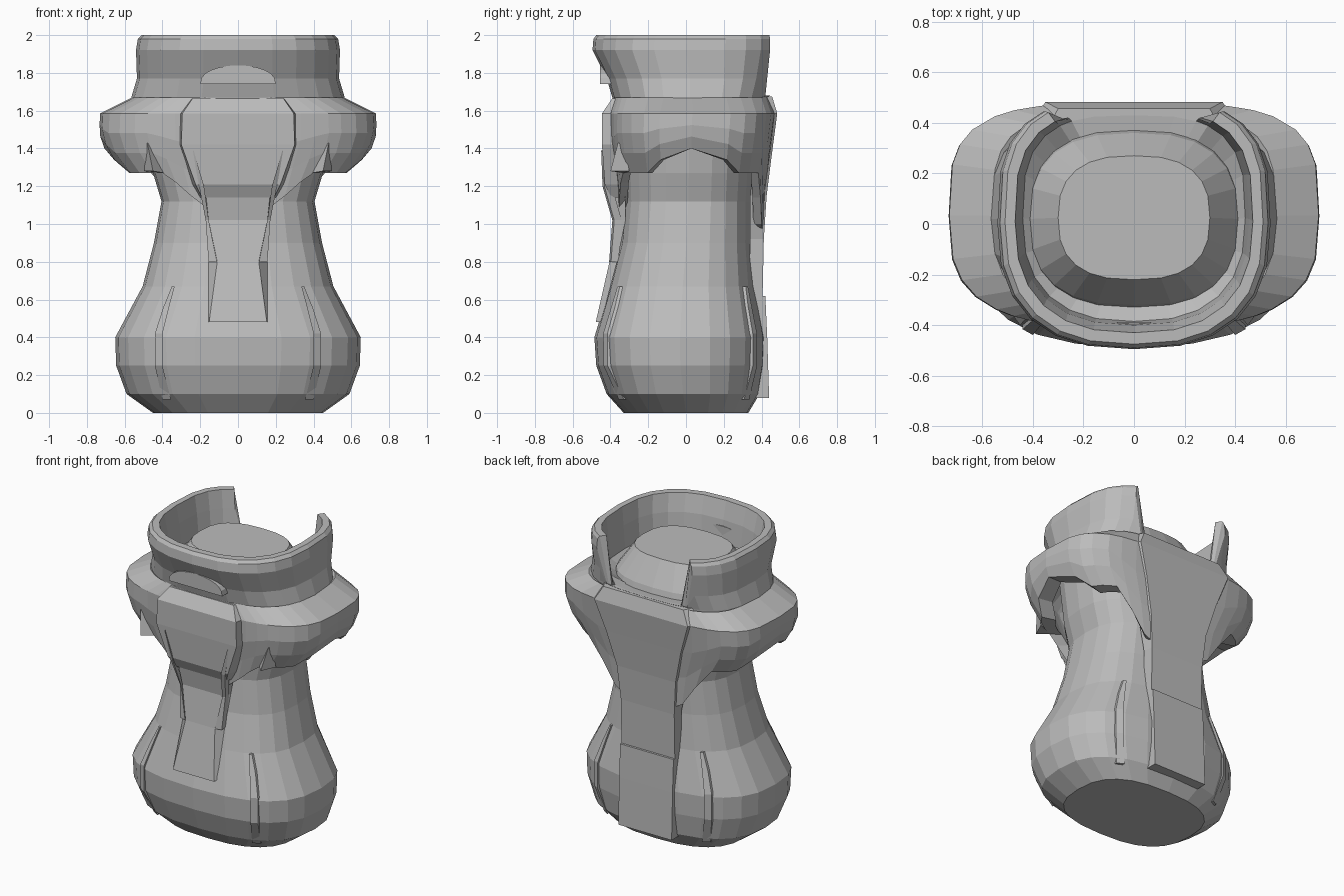
import bpy, bmesh, math

if "Cube" in bpy.data.objects:
    bpy.data.objects.remove(bpy.data.objects["Cube"])

grey = bpy.data.materials.new("plain_grey")
grey.diffuse_color = (0.5, 0.5, 0.5, 1)
grey.use_nodes = True
grey.node_tree.nodes["Principled BSDF"].inputs["Base Color"].default_value = grey.diffuse_color


def loft(name, rings, closed=False):
    """Skin a list of equal-length point rings; cap the ends or join them."""
    bm = bmesh.new()
    vs = [[bm.verts.new(p) for p in r] for r in rings]
    n, m = len(vs[0]), len(vs)
    for i in range(m if closed else m - 1):
        a, b = vs[i], vs[(i + 1) % m]
        for j in range(n):
            k = (j + 1) % n
            bm.faces.new((a[j], a[k], b[k], b[j]))
    if not closed:
        bm.faces.new(vs[0])
        bm.faces.new(vs[-1])
    bmesh.ops.remove_doubles(bm, verts=bm.verts, dist=0.0005)
    bmesh.ops.recalc_face_normals(bm, faces=bm.faces)
    me = bpy.data.meshes.new(name)
    bm.to_mesh(me)
    bm.free()
    me.materials.append(grey)
    ob = bpy.data.objects.new(name, me)
    bpy.context.collection.objects.link(ob)
    return ob


def interp(rows, z):
    """Linear interpolation of rows keyed (ascending) on their first value."""
    if z <= rows[0][0]:
        return rows[0][1:]
    for a, b in zip(rows, rows[1:]):
        if z <= b[0]:
            f = (z - a[0]) / (b[0] - a[0])
            return tuple(p + (q - p) * f for p, q in zip(a[1:], b[1:]))
    return rows[-1][1:]


def oval(t, dims, n, n_back=None):
    """Point on a rounded-box oval; t in degrees from the front centre."""
    hx, yf, yb = dims
    s, c = math.sin(math.radians(t)), -math.cos(math.radians(t))
    if c > 0 and n_back:
        n = n_back
    x = math.copysign(abs(s) ** (2 / n), s) * hx
    y = (yf + yb) / 2 + math.copysign(abs(c) ** (2 / n), c) * (yb - yf) / 2
    return x, y


def mirrored(half):
    return half + [360 - t for t in half[-2:0:-1]]


def fold(t):
    t %= 360
    return min(t, 360 - t)


# Body: waisted oval column (z, half width, front y, back y)
BODY = [(0, .45, -.33, .33), (.1, .59, -.42, .39), (.25, .645, -.475, .415),
        (.4, .65, -.485, .42), (.67, .505, -.405, .37), (.9, .445, -.345, .35),
        (1.12, .405, -.325, .35), (1.27, .45, -.33, .36), (1.62, .5, -.34, .38)]
ring = [i * 15 for i in range(24)]
loft("body", [[(*oval(t, r[1:], 2.6), r[0]) for t in ring] for r in BODY])

# Plinth inside the cuff
PLINTH = [(1.6, .43, -.36, .39), (1.71, .41, -.32, .36), (1.87, .30, -.22, .27)]
loft("inner_plinth", [[(*oval(t, r[1:], 2.6), r[0]) for t in ring] for r in PLINTH])

# Cuff: flared ring with a notch cut out of the back
CUFF = [(1.6, .57, -.38, .42), (1.67, .565, -.39, .43), (1.77, .535, -.42, .46),
        (1.92, .54, -.495, .495), (1.98, .53, -.49, .495), (2.0, .51, -.475, .49),
        (2.0, .47, -.43, .45), (1.88, .455, -.40, .44), (1.73, .44, -.385, .43),
        (1.67, .37, -.31, .35), (1.6, .37, -.31, .35)]
NOTCH = [(0, 2), (148, 2), (156, 1.68), (180, 1.68)]
cuff_t = mirrored([0, 15, 30, 45, 60, 75, 90, 105, 120, 135, 148, 156, 168, 180])


def cuff_point(t, r):
    """Cuff point; inside the notch the flare is flattened to the ledge."""
    z = min(r[0], interp(NOTCH, fold(t))[0])
    hx, yf, yb = r[1:]
    if z < 1.7:
        yb = min(yb, .445)
    return (*oval(t, (hx, yf, yb), 2.5, 3.1), z)


loft("cuff", [[cuff_point(t, r) for t in cuff_t] for r in CUFF], closed=True)

# Collar: bulging band whose lower edge arches at the sides and dips front and back
COLLAR = [(1.0, .50, -.35, .41), (1.1, .52, -.36, .415), (1.27, .61, -.375, .43),
          (1.38, .70, -.395, .45), (1.48, .735, -.41, .468), (1.585, .73, -.41, .478),
          (1.67, .57, -.39, .45)]
EDGE = [(0, 1.08), (11, 1.09), (18, 1.15), (25, 1.22), (32, 1.27), (40, 1.27), (52, 1.27),
        (64, 1.27), (76, 1.34), (90, 1.40), (104, 1.34), (116, 1.27), (128, 1.27),
        (143, 1.27), (153, 1.14), (163, 1.0), (171, .96), (180, .96)]
collar_t = mirrored([e[0] for e in EDGE])


def collar_row(f, inset_x=0, inset_y=0):
    """Row at fraction f from the shoulder down to the lower edge."""
    pts = []
    for t in collar_t:
        z = 1.585 + (interp(EDGE, fold(t))[0] - 1.585) * f
        hx, yf, yb = interp(COLLAR, z)
        pts.append((*oval(t, (hx - inset_x, yf + inset_y, yb - inset_y), 3, 3.6), z))
    return pts


top = [[(*oval(t, d, 2.8, 3.4), z) for t in collar_t]
       for z, d in ((1.62, (.46, -.34, .38)), (1.67, (.56, -.385, .45)))]
loft("collar", top + [collar_row(f) for f in (0, .33, .66, 1)]
     + [collar_row(1, .10, .045), collar_row(.4, .12, .05)], closed=True)


def plate(name, rows):
    """Bevelled upright plate from rows of (z, back half width, face half width, face y, back y)."""
    return loft(name, [[(-wo, yb, z), (-wi, yf, z), (wi, yf, z), (wo, yb, z)]
                       for z, wo, wi, yf, yb in rows])


# Front shield and the tongue hanging from it
plate("front_shield", [(1.665, .25, .24, -.39, -.33), (1.585, .315, .295, -.445, -.33),
                       (1.42, .315, .30, -.445, -.33), (1.21, .25, .225, -.43, -.32),
                       (1.14, .21, .19, -.395, -.32)])
plate("front_tongue", [(1.39, .24, .225, -.42, -.32), (1.2, .205, .175, -.405, -.32),
                       (1.02, .17, .155, -.375, -.32), (.8, .155, .11, -.405, -.365),
                       (.48, .158, .153, -.478, -.45)])

# Back panel in two overlapping lengths
plate("back_panel", [(1.675, .33, .30, .456, .40), (1.585, .39, .35, .483, .42),
                     (1.38, .32, .28, .456, .36), (1.15, .25, .22, .427, .34),
                     (.92, .205, .20, .412, .34), (.6, .2, .2, .405, .33)])
plate("back_lower_panel", [(.62, .2, .2, .420, .33), (.4, .2, .2, .430, .36),
                           (.08, .2, .2, .44, .34)])

# Half-round boss on the front of the cuff
arc = [(.2 * math.cos(a), 1.74 + .1 * math.sin(a) ** .8)
       for a in (math.pi * i / 12 for i in range(13))]
loft("cuff_boss", [[(x, y, z) for x, z in arc] for y in (-.455, -.39)])


def body_y(x, z, back):
    """Depth of the body surface at x, z."""
    hx, yf, yb = interp(BODY, z)
    r = max(0, 1 - min(1, abs(x) / hx) ** 2.6) ** (1 / 2.6)
    return (yf + yb) / 2 + (1 if back else -1) * r * (yb - yf) / 2


# Ribs on the lower body, wedges under the collar, blades beside the tongue
RIB = [(.07, .355, .40), (.25, .40, .44), (.42, .40, .44), (.56, .365, .395), (.67, .335, .35)]
BLADE = [(1.39, .235, .241, -.449), (1.2, .18, .206, -.442),
         (1.02, .155, .171, -.39), (.8, .112, .156, -.407)]
for side, sx in (("left", -1), ("right", 1)):
    for end, sy in (("front", -1), ("back", 1)):
        rings = []
        for z, xi, xo in RIB:
            yi, yo = body_y(xi, z, sy > 0), body_y(xo, z, sy > 0)
            rings.append([(sx * xi, yi - sy * .06, z), (sx * xi, yi + sy * .016, z),
                          (sx * xo, yo + sy * .012, z), (sx * xo, yo - sy * .06, z)])
        loft(f"{end}_{side}_rib", rings)
    loft(f"{side}_collar_wedge",
         [[(sx * .39, -.33, 1.27), (sx * .45, -.40, 1.28), (sx * .495, -.30, 1.28)],
          [(sx * .47, -.34, 1.43), (sx * .48, -.36, 1.43), (sx * .49, -.33, 1.43)]])
    loft(f"{side}_tongue_blade",
         [[(sx * xi, y, z), (sx * xo, y + .01, z), (sx * xo, y + .05, z)]
          for z, xi, xo, y in BLADE])
